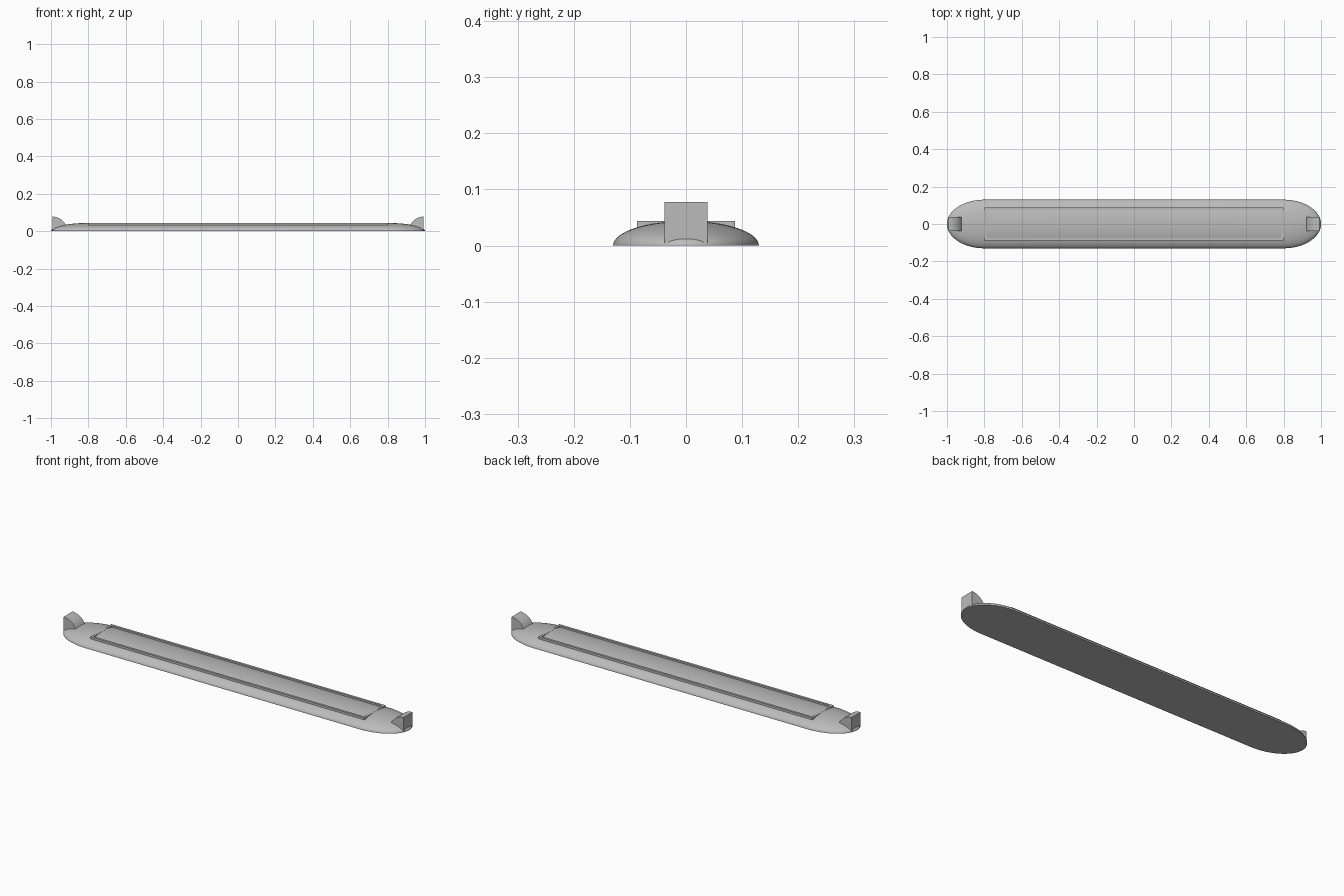
import bpy, bmesh, math
from mathutils import Matrix

cube = bpy.data.objects.get("Cube")
if cube:
    bpy.data.objects.remove(cube, do_unlink=True)

# Single grey material
grey = bpy.data.materials.new("plain grey")
grey.use_nodes = True
colour = (0.5, 0.5, 0.5, 1)
grey.diffuse_color = colour
grey.node_tree.nodes["Principled BSDF"].inputs["Base Color"].default_value = colour

STRAIGHT = 0.8            # half length of the straight section
END, HALF_W, TOP = 0.2, 0.13, 0.044


def finish(name, bm, smooth=False):
    bmesh.ops.recalc_face_normals(bm, faces=bm.faces)
    mesh = bpy.data.meshes.new(name)
    bm.to_mesh(mesh)
    bm.free()
    mesh.materials.append(grey)
    obj = bpy.data.objects.new(name, mesh)
    bpy.context.collection.objects.link(obj)
    if smooth:
        bpy.ops.object.select_all(action="DESELECT")
        obj.select_set(True)
        bpy.context.view_layer.objects.active = obj
        bpy.ops.object.shade_smooth_by_angle(angle=math.radians(35))
    return obj


# Domed body: a stretched half ellipsoid with a flat underside
bm = bmesh.new()
bmesh.ops.create_uvsphere(bm, u_segments=64, v_segments=41, radius=1)
bmesh.ops.rotate(bm, verts=bm.verts, matrix=Matrix.Rotation(math.pi / 2, 3, "Y"))
cut = bmesh.ops.bisect_plane(bm, geom=bm.verts[:] + bm.edges[:] + bm.faces[:], dist=1e-4,
                             plane_co=(0, 0, 0), plane_no=(0, 0, 1), clear_inner=True)
rim = [e for e in bm.edges if e.is_boundary]
bmesh.ops.contextual_create(bm, geom=rim)
for v in bm.verts:
    v.co.x = v.co.x * END + math.copysign(STRAIGHT, v.co.x)
    v.co.y *= HALF_W
    v.co.z *= TOP
finish("domed_body", bm, smooth=True)

# Rectangular raised rim, sunk into the dome
RIM_Y, WALL, RIM_BASE = 0.087, 0.012, 0.02
bm = bmesh.new()
loops = []
for inset in (0, WALL):
    x, y = STRAIGHT - inset, RIM_Y - inset
    loops.append([bm.verts.new((sx * x, sy * y, RIM_BASE))
                  for sx, sy in ((-1, -1), (1, -1), (1, 1), (-1, 1))])
outer, inner = loops
faces = [bm.faces.new((outer[i], outer[i - 3], inner[i - 3], inner[i])) for i in range(4)]
ext = bmesh.ops.extrude_face_region(bm, geom=faces, use_keep_orig=True)
for v in ext["geom"]:
    if isinstance(v, bmesh.types.BMVert):
        v.co.z = TOP
finish("raised_rim", bm)

# Quarter-round end stops, flat side outward
STOP_X, STOP_R, STOP_Y, STEPS = 0.992, 0.078, 0.038, 16
for name, side in (("left_end_stop", 1), ("right_end_stop", -1)):
    bm = bmesh.new()
    # The lower part stays inside the dome
    profile = [(STOP_X, 0.011)]
    for i in range(STEPS + 1):
        a = math.radians(15 + 75 * i / STEPS)
        profile.append((STOP_X - STOP_R * math.cos(a), STOP_R * math.sin(a)))
    profile[0] = (STOP_X, 0.004)
    face = bm.faces.new([bm.verts.new((side * x, -STOP_Y, z)) for x, z in profile])
    ext = bmesh.ops.extrude_face_region(bm, geom=[face], use_keep_orig=True)
    moved = [g for g in ext["geom"] if isinstance(g, bmesh.types.BMVert)]
    bmesh.ops.translate(bm, verts=moved, vec=(0, 2 * STOP_Y, 0))
    finish(name, bm, smooth=True)
